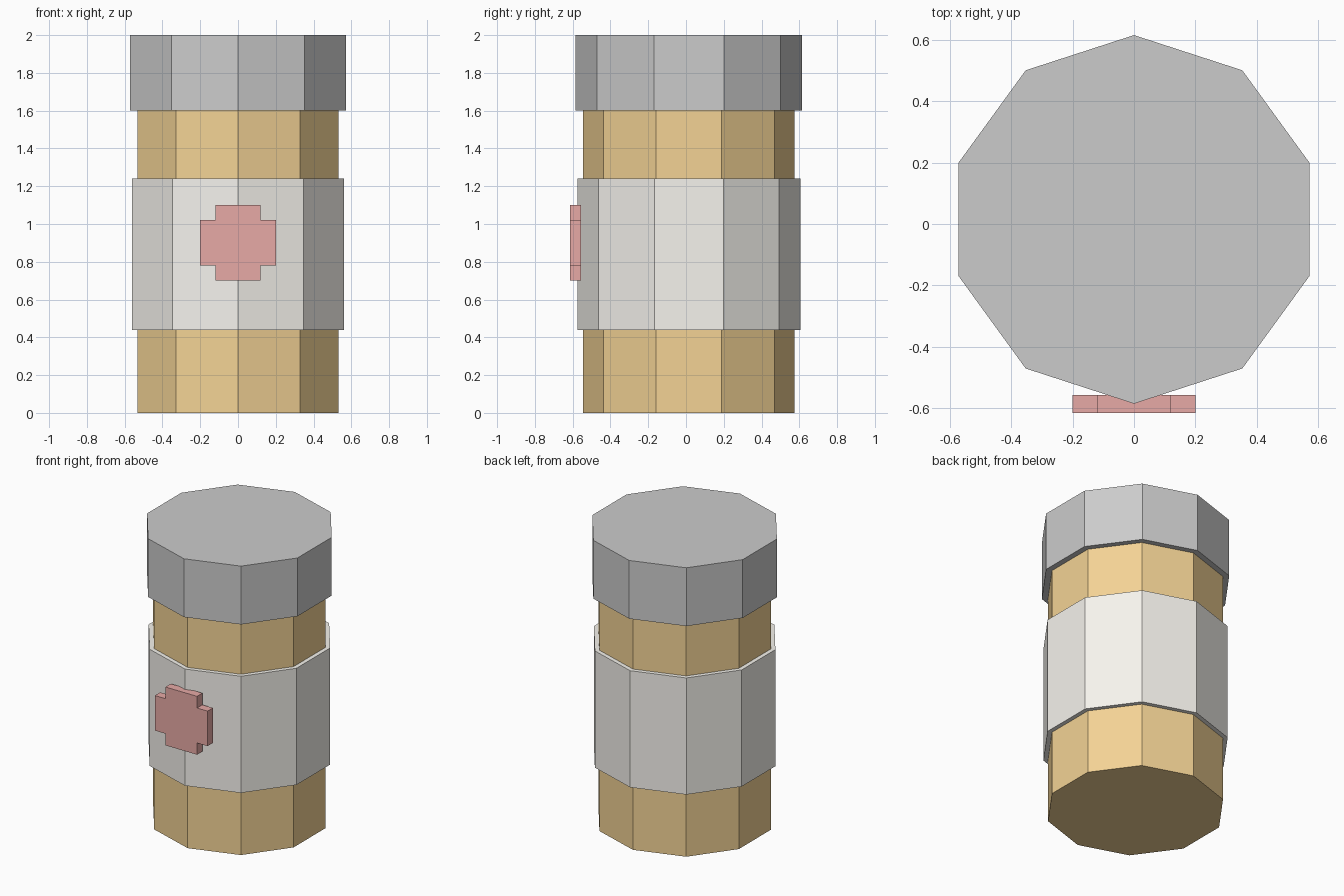
import bpy, bmesh, math

if "Cube" in bpy.data.objects:
    bpy.data.objects.remove(bpy.data.objects["Cube"])

CY = 0.015  # bottle axis, set back so the cross fits the overall centre


def paint(obj, name, rgb):
    mat = bpy.data.materials.new(name)
    mat.diffuse_color = (*rgb, 1)
    mat.use_nodes = True
    mat.node_tree.nodes["Principled BSDF"].inputs["Base Color"].default_value = mat.diffuse_color
    obj.data.materials.append(mat)


def decagon_prism(name, radius, z0, z1):
    bm = bmesh.new()
    bmesh.ops.create_cone(bm, cap_ends=True, segments=10, radius1=radius,
                          radius2=radius, depth=z1 - z0)
    # first corner faces straight to the front
    front = min(bm.verts, key=lambda v: v.co.y).co
    turn = -math.pi / 2 - math.atan2(front.y, front.x)
    mesh = bpy.data.meshes.new(name)
    for v in bm.verts:
        x, y = v.co.x, v.co.y
        v.co.x = x * math.cos(turn) - y * math.sin(turn)
        v.co.y = x * math.sin(turn) + y * math.cos(turn) + CY
        v.co.z += (z0 + z1) / 2
    bm.to_mesh(mesh)
    bm.free()
    obj = bpy.data.objects.new(name, mesh)
    bpy.context.collection.objects.link(obj)
    return obj


# Bottle, wrapped label and lid
body = decagon_prism("bottle_body", 0.56, 0, 1.6)
paint(body, "amber", (0.9, 0.65, 0.3))
label = decagon_prism("label_band", 0.59, 0.44, 1.24)
paint(label, "cream", (0.92, 0.9, 0.85))
decagon_prism("lid", 0.6, 1.6, 2.0)

# Raised cross on the front of the label
a, b, zc = 0.2, 0.12, 0.9
quarter = [(a, b), (b, b), (b, a)]
outline = quarter + [(-x, z) for x, z in reversed(quarter)]
outline += [(-x, -z) for x, z in outline]
bm = bmesh.new()
face = bm.faces.new([bm.verts.new((x, -0.615, zc + z)) for x, z in outline])
ext = bmesh.ops.extrude_face_region(bm, geom=[face], use_keep_orig=True)
for v in ext["geom"]:
    if isinstance(v, bmesh.types.BMVert):
        v.co.y = -0.557
bmesh.ops.recalc_face_normals(bm, faces=bm.faces)
mesh = bpy.data.meshes.new("front_cross")
bm.to_mesh(mesh)
bm.free()
cross = bpy.data.objects.new("front_cross", mesh)
bpy.context.collection.objects.link(cross)
paint(cross, "red", (0.8, 0.4, 0.38))
